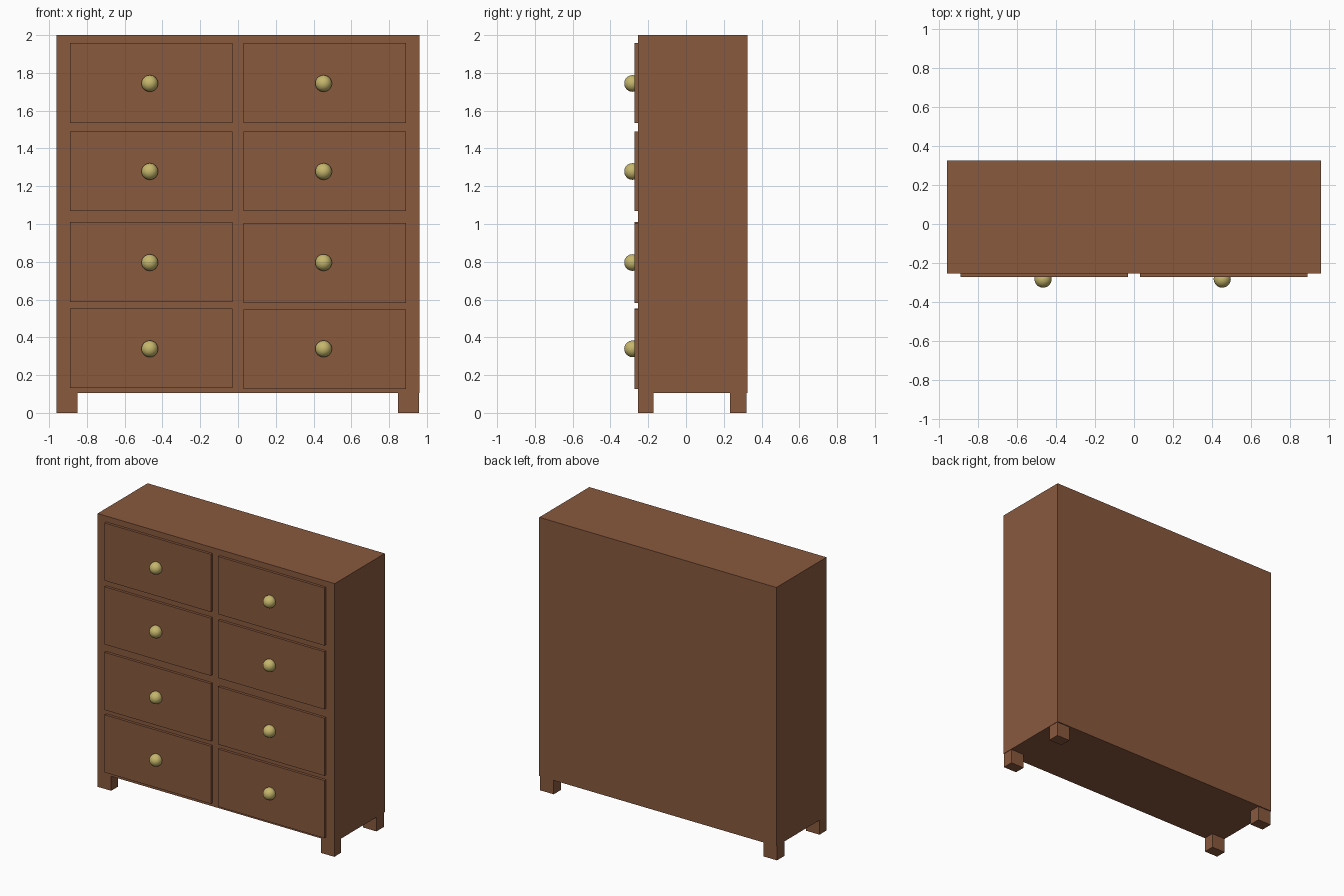
import bpy

if "Cube" in bpy.data.objects:
    bpy.data.objects.remove(bpy.data.objects["Cube"])


def material(name, rgb):
    m = bpy.data.materials.new(name)
    m.diffuse_color = (*rgb, 1.0)
    m.use_nodes = True
    m.node_tree.nodes["Principled BSDF"].inputs["Base Color"].default_value = m.diffuse_color
    return m


wood = material("brown wood", (0.25, 0.10, 0.048))
brass = material("brass", (0.56, 0.47, 0.15))


def box(name, x, y, z):
    """Box spanning the given (min, max) ranges."""
    spans = (x, y, z)
    bpy.ops.mesh.primitive_cube_add(size=1, location=[(a + b) / 2 for a, b in spans])
    ob = bpy.context.object
    ob.name = name
    ob.scale = [b - a for a, b in spans]
    bpy.ops.object.transform_apply(location=False, rotation=False, scale=True)
    ob.data.materials.append(wood)
    return ob


FRONT, BACK = -0.253, 0.326
BASE = 0.106
DRAWER_H = 0.422

# Carcass in two halves that meet at the centre line
box("cabinet_left", (-0.96, 0), (FRONT, BACK), (BASE, 2.0))
box("cabinet_right", (0, 0.96), (FRONT, BACK), (BASE, 2.0))

# Short square feet
for side, x in (("left", (-0.96, -0.85)), ("right", (0.848, 0.957))):
    box(f"front_{side}_foot", x, (FRONT, -0.173), (0, BASE))
    box(f"back_{side}_foot", x, (0.234, 0.319), (0, BASE))

# Drawer fronts with round knobs: left bottom edge, right bottom edge, knob height
rows = [(0.131, 0.126, 0.339), (0.588, 0.582, 0.796),
        (1.068, 1.068, 1.278), (1.535, 1.535, 1.744)]
for i, (z_left, z_right, z_knob) in enumerate(rows, 1):
    for side, x, z, x_knob in (("left", (-0.89, -0.03), z_left, -0.467),
                               ("right", (0.03, 0.89), z_right, 0.453)):
        box(f"drawer_{side}_{i}", x, (-0.272, FRONT), (z, z + DRAWER_H))
        bpy.ops.mesh.primitive_uv_sphere_add(segments=32, ring_count=16, radius=0.044,
                                             location=(x_knob, -0.283, z_knob))
        knob = bpy.context.object
        knob.name = f"knob_{side}_{i}"
        knob.data.materials.append(brass)
        bpy.ops.object.shade_smooth()
